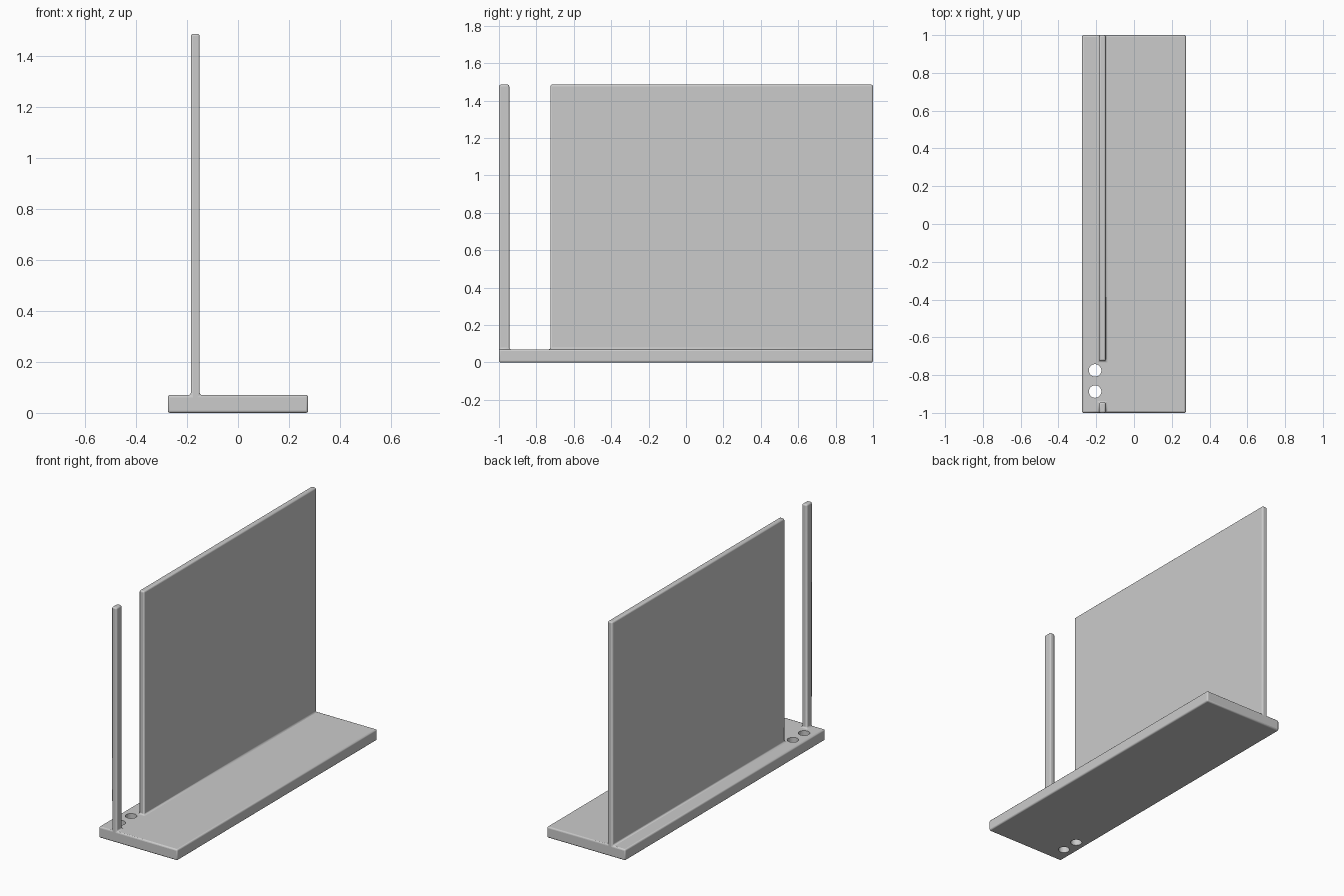
import bpy, bmesh
from math import radians

cube = bpy.data.objects.get("Cube")
if cube:
    bpy.data.objects.remove(cube, do_unlink=True)

mat = bpy.data.materials.new("plain_grey")
mat.use_nodes = True
grey = (0.6, 0.6, 0.6, 1)
mat.diffuse_color = grey
mat.node_tree.nodes["Principled BSDF"].inputs["Base Color"].default_value = grey

BASE_TOP, TOP = 0.07, 1.485
xs = [-0.275, -0.185, -0.15, 0.275]
ys = [-1, -0.945, -0.725, 1]


def add_object(name, bm):
    mesh = bpy.data.meshes.new(name)
    bm.to_mesh(mesh)
    bm.free()
    obj = bpy.data.objects.new(name, mesh)
    bpy.context.collection.objects.link(obj)
    mesh.materials.append(mat)
    return obj


def extrude_up(bm, faces, height):
    """Extrude faces vertically and return the new top faces."""
    new = bmesh.ops.extrude_face_region(bm, geom=faces)["geom"]
    verts = [g for g in new if isinstance(g, bmesh.types.BMVert)]
    bmesh.ops.translate(bm, verts=verts, vec=(0, 0, height))
    return [g for g in new if isinstance(g, bmesh.types.BMFace)]


# Base plate, laid out as cells so the upright parts grow out of it
bm = bmesh.new()
grid = [[bm.verts.new((x, y, 0)) for y in ys] for x in xs]
for i in range(3):
    for j in range(3):
        bm.faces.new((grid[i][j], grid[i + 1][j], grid[i + 1][j + 1], grid[i][j + 1]))
bottom = bm.faces[:]
tops = extrude_up(bm, bottom, BASE_TOP)
if not any(f.calc_center_median().z < 0.001 for f in bm.faces):
    bm.faces.new([v for v in bm.verts if v.co.z < 0.001])

# Wall panel and front post
for y_low, y_high in ((ys[2], ys[3]), (ys[0], ys[1])):
    cell = [f for f in tops if f.is_valid
            and xs[1] < f.calc_center_median().x < xs[2]
            and y_low < f.calc_center_median().y < y_high]
    top = extrude_up(bm, cell, TOP - BASE_TOP)
    bmesh.ops.delete(bm, geom=[f for f in cell if f.is_valid and f not in top],
                     context="FACES_ONLY")

bmesh.ops.recalc_face_normals(bm, faces=bm.faces)
bmesh.ops.dissolve_limit(bm, angle_limit=radians(1), verts=bm.verts, edges=bm.edges)
stand = add_object("stand_with_wall_and_post", bm)

# Small rounds on outer edges and fillets at the feet
bevel = stand.modifiers.new("edge_rounds", "BEVEL")
bevel.width = 0.009
bevel.segments = 3
bevel.limit_method = "ANGLE"

# Two round holes through the base
for n, y in enumerate((-0.775, -0.887)):
    bm = bmesh.new()
    bmesh.ops.create_cone(bm, cap_ends=True, segments=48, radius1=0.033,
                          radius2=0.033, depth=0.3)
    bmesh.ops.translate(bm, verts=bm.verts, vec=(-0.206, y, 0.04))
    cutter = add_object(f"hole_cutter_{n + 1}", bm)
    cutter.hide_render = True
    cutter.hide_set(True)
    cut = stand.modifiers.new(f"hole_{n + 1}", "BOOLEAN")
    cut.operation = "DIFFERENCE"
    cut.object = cutter
    cut.solver = "EXACT"

bpy.context.view_layer.objects.active = stand
stand.select_set(True)
bpy.ops.object.shade_smooth_by_angle(angle=radians(35))
